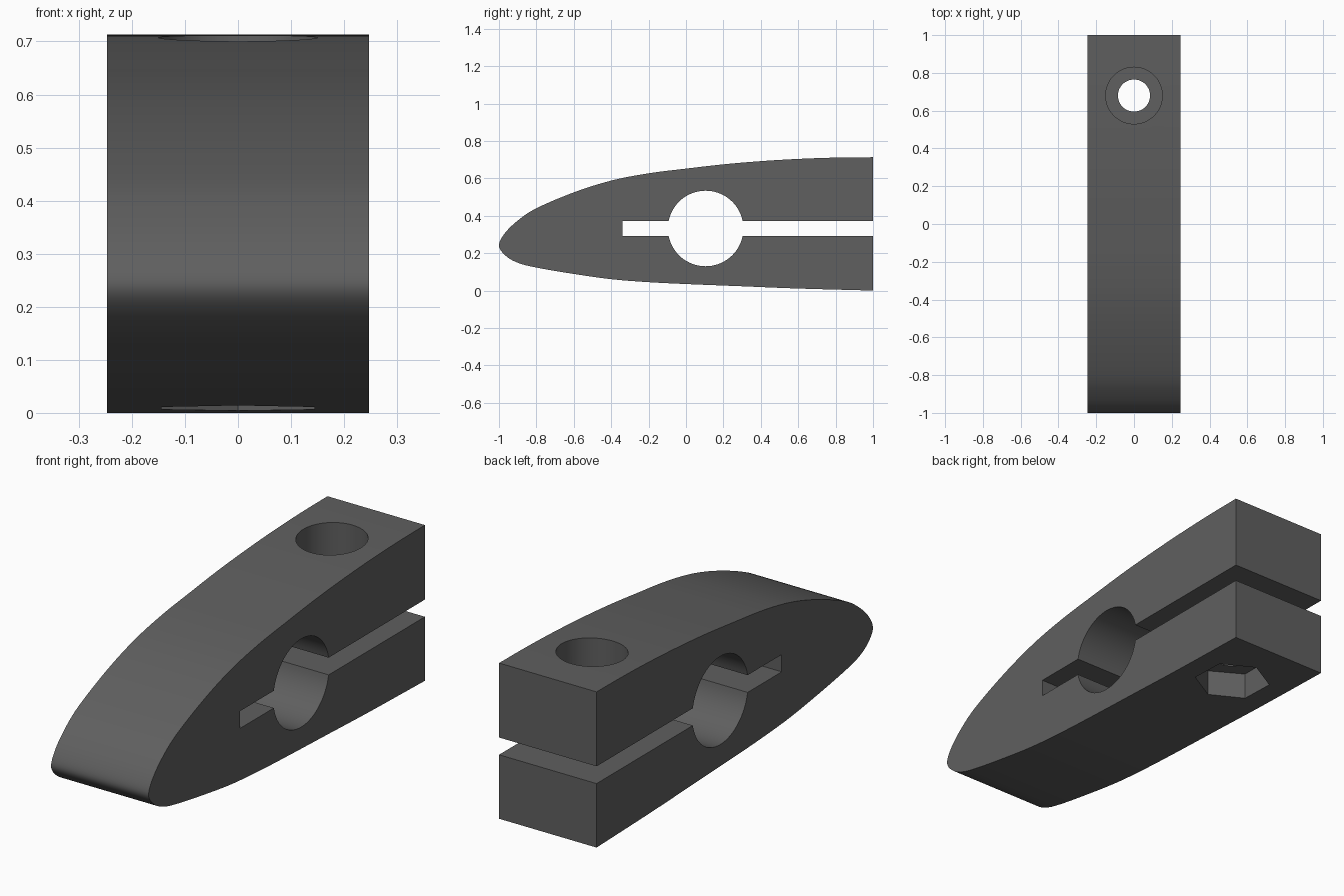
import bpy, bmesh, math
from mathutils import Vector

if "Cube" in bpy.data.objects:
    bpy.data.objects.remove(bpy.data.objects["Cube"])

HALF_W = 0.247
BOLT_Y = 0.68
BORE_Y, BORE_Z, BORE_R = 0.105, 0.332, 0.202
SLOT_LO, SLOT_HI, SLOT_END = 0.293, 0.372, -0.34

grey = bpy.data.materials.new("dark_grey")
grey.diffuse_color = (0.115, 0.115, 0.115, 1)
grey.use_nodes = True
grey.node_tree.nodes["Principled BSDF"].inputs["Base Color"].default_value = grey.diffuse_color


def spline(pts, steps=6):
    """Smooth curve through the points (Catmull-Rom)."""
    p = [Vector(q) for q in pts]
    p = [2 * p[0] - p[1]] + p + [2 * p[-1] - p[-2]]
    out = []
    for a, b, c, d in zip(p, p[1:], p[2:], p[3:]):
        for i in range(steps):
            t = i / steps
            out.append(0.5 * (2 * b + (c - a) * t + (2 * a - 5 * b + 4 * c - d) * t * t
                              + (3 * b - a - 3 * c + d) * t ** 3))
    return out + [p[-2]]


def bore_arc(a0, a1, n=32):
    return [Vector((BORE_Y + BORE_R * math.cos(a0 + (a1 - a0) * i / n),
                    BORE_Z + BORE_R * math.sin(a0 + (a1 - a0) * i / n)))
            for i in range(n + 1)]


# Streamlined outline from the top rear, round the nose, to the bottom rear
outline = spline([(1, 0.713), (0.8, 0.711), (0.6, 0.704), (0.4, 0.692), (0.2, 0.675),
                  (0, 0.652), (-0.2, 0.627), (-0.4, 0.588), (-0.6, 0.525), (-0.8, 0.44),
                  (-0.9, 0.374), (-0.97, 0.305), (-1, 0.24), (-0.965, 0.187),
                  (-0.9, 0.149), (-0.8, 0.123), (-0.6, 0.089), (-0.4, 0.061),
                  (-0.2, 0.045), (0, 0.035), (0.3, 0.023), (0.6, 0.011), (1, 0)])

# Clamp slot and round bore, traced as one notch in from the rear
up = math.asin((SLOT_HI - BORE_Z) / BORE_R)
dn = math.asin((BORE_Z - SLOT_LO) / BORE_R)
notch = ([Vector((1, SLOT_LO))] + bore_arc(-dn, -math.pi + dn)
         + [Vector((SLOT_END, SLOT_LO)), Vector((SLOT_END, SLOT_HI))]
         + bore_arc(math.pi - up, up) + [Vector((1, SLOT_HI))])

# Clamp body, extruded across the width
bm = bmesh.new()
face = bm.faces.new([bm.verts.new((-HALF_W, p.x, p.y)) for p in outline + notch])
ext = bmesh.ops.extrude_face_region(bm, geom=[face])
bmesh.ops.translate(bm, vec=(2 * HALF_W, 0, 0),
                    verts=[v for v in ext["geom"] if isinstance(v, bmesh.types.BMVert)])
bmesh.ops.recalc_face_normals(bm, faces=bm.faces)
mesh = bpy.data.meshes.new("clamp_body")
bm.to_mesh(mesh)
bm.free()
mesh.materials.append(grey)
body = bpy.data.objects.new("clamp_body", mesh)
bpy.context.collection.objects.link(body)


def drill(name, sides, radius, z0, z1, turn=0):
    """Cut a vertical hole at the bolt position."""
    bpy.ops.mesh.primitive_cylinder_add(vertices=sides, radius=radius, depth=z1 - z0,
                                        location=(0, BOLT_Y, (z0 + z1) / 2),
                                        rotation=(0, 0, turn))
    cutter = bpy.context.object
    cutter.name = name
    cutter.hide_render = True
    cutter.data.materials.append(grey)
    bpy.context.view_layer.objects.active = body
    mod = body.modifiers.new(name, "BOOLEAN")
    mod.operation, mod.solver, mod.object = "DIFFERENCE", "EXACT", cutter
    bpy.ops.object.modifier_apply(modifier=name)
    bpy.data.objects.remove(cutter)


# Bolt hole, bolt head counterbore on top, hex nut pocket underneath
drill("bolt_hole", 48, 0.085, -0.1, 0.9)
drill("head_counterbore", 64, 0.15, 0.53, 0.9)
drill("nut_pocket", 6, 0.167, -0.1, 0.135)

bpy.ops.object.select_all(action="DESELECT")
body.select_set(True)
bpy.context.view_layer.objects.active = body
bpy.ops.object.shade_smooth_by_angle(angle=math.radians(30))
